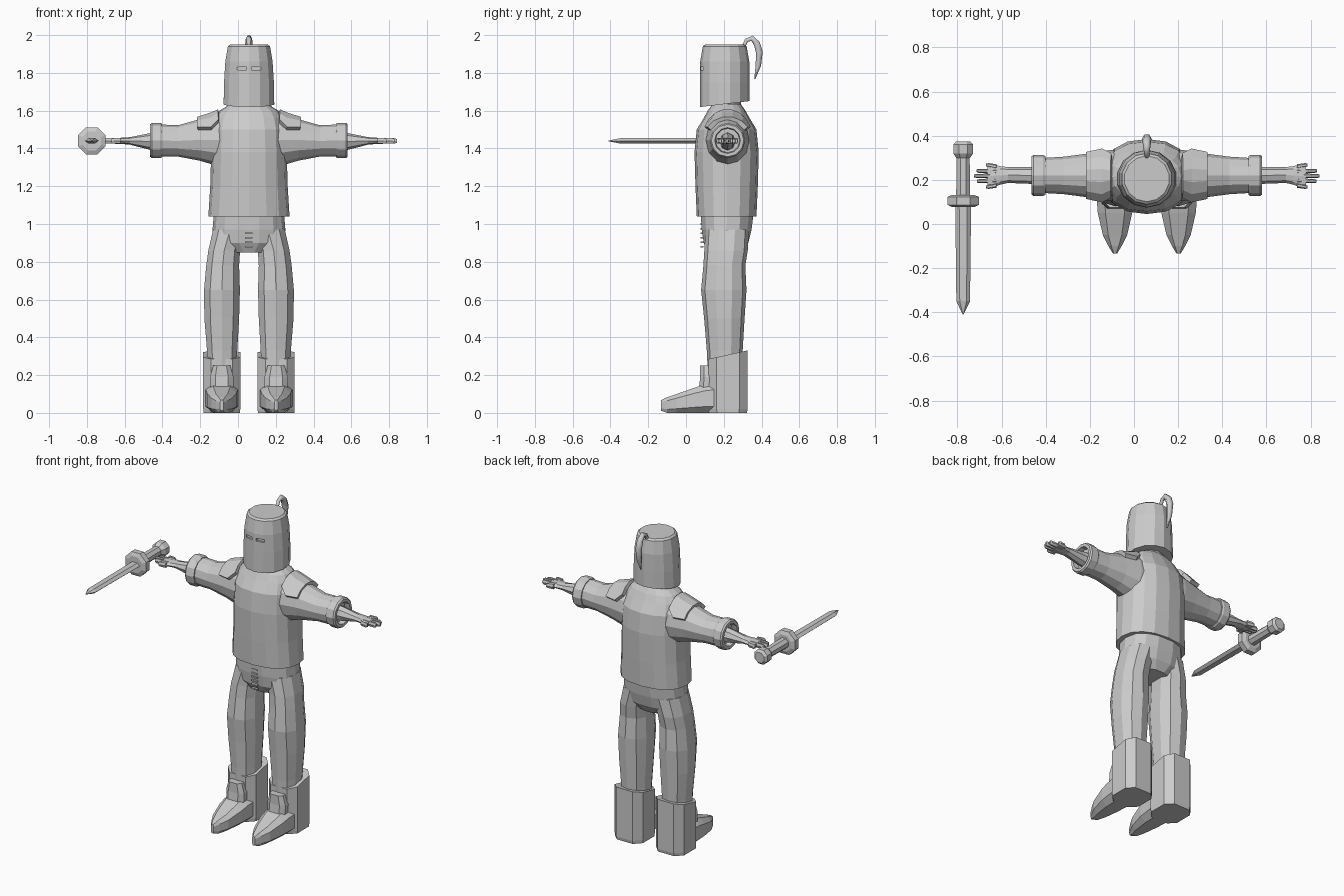
import bpy, bmesh
from math import cos, sin, pi, radians

if "Cube" in bpy.data.objects:
    bpy.data.objects.remove(bpy.data.objects["Cube"], do_unlink=True)

CX, CY = 0.058, 0.215      # centre line of the figure
ARM_Y, ARM_Z = 0.22, 1.44  # axis of the outstretched arms

grey = bpy.data.materials.new("plain grey")
grey.use_nodes = True
grey.diffuse_color = (0.6, 0.6, 0.6, 1)
grey.node_tree.nodes["Principled BSDF"].inputs["Base Color"].default_value = (0.6, 0.6, 0.6, 1)


def finish(name, bm):
    bmesh.ops.recalc_face_normals(bm, faces=bm.faces)
    mesh = bpy.data.meshes.new(name)
    bm.to_mesh(mesh)
    bm.free()
    mesh.materials.append(grey)
    ob = bpy.data.objects.new(name, mesh)
    bpy.context.collection.objects.link(ob)
    return ob


def section(sides, power, half_turn):
    """Unit cross-section, from round (2) to boxy (higher power)."""
    pts = []
    for i in range(sides):
        a = 2 * pi * (i + 0.5 * half_turn) / sides
        c, s = cos(a), sin(a)
        pts.append([abs(w) ** (2 / power) * (1 if w > 0 else -1) for w in (c, s)])
    mu = max(abs(p[0]) for p in pts)
    mv = max(abs(p[1]) for p in pts)
    return [(p[0] / mu, p[1] / mv) for p in pts]


def loft(name, axis, rings, sides=12, power=2, half_turn=False, shift=None):
    """Skin rings of (position, centre u, centre v, radius u, radius v) along an axis."""
    bm = bmesh.new()
    loops = []
    for t, cu, cv, ru, rv in rings:
        loop = []
        for pu, pv in section(sides, power, half_turn):
            u, v = cu + ru * pu, cv + rv * pv
            co = {"x": (t, u, v), "y": (u, t, v), "z": (u, v, t)}[axis]
            loop.append(bm.verts.new(co))
        loops.append(loop)
    for a, b in zip(loops, loops[1:]):
        for i in range(sides):
            j = (i + 1) % sides
            bm.faces.new((a[i], a[j], b[j], b[i]))
    bm.faces.new(loops[0])
    bm.faces.new(loops[-1])
    if shift:
        for v in loops[-1]:
            v.co.z += shift(v.co)
    return finish(name, bm)


def box(name, centre, size):
    bm = bmesh.new()
    bmesh.ops.create_cube(bm, size=1)
    for v in bm.verts:
        v.co = [c + k * s for c, k, s in zip(centre, v.co, size)]
    return finish(name, bm)


# Torso tunic, neck and pelvis
loft("tunic", "z", [(z, CX, CY, rx, ry) for z, rx, ry in (
    (1.04, .215, .158), (1.2, .205, .165), (1.38, .2, .17), (1.5, .195, .158),
    (1.56, .18, .122), (1.6, .155, .1), (1.635, .1, .075))], 16, 2.3)
loft("neck", "z", [(1.6, CX, CY, .085, .075), (1.72, CX, CY, .08, .075)])
loft("pelvis", "z", [(z, CX, y, rx, ry) for z, y, rx, ry in (
    (.85, .21, .1, .09), (.9, .212, .185, .118), (.97, .215, .193, .132),
    (1.06, .218, .185, .14))], 14, 2.4)
for i in range(6):
    box("lace", (CX, .085, .88 + i * .024), (.04, .016, .008))

# Helmet with two cut eye slits
helmet = loft("helmet", "z", [(z, CX, .205, r, ry) for z, r, ry in (
    (1.635, .134, .131), (1.75, .132, .131), (1.86, .125, .13),
    (1.94, .112, .116), (1.95, .1, .104))], 14, half_turn=True)
for v in helmet.data.vertices:          # front of the rim hangs lower
    if v.co.z < 1.64:
        v.co.z += .12 * (v.co.y - .205)
for side in (-1, 1):
    slit = box("slit_cutter", (CX + side * .038, .07, 1.823), (.05, .05, .018))
    slit.hide_render = True
    cut = helmet.modifiers.new("slit", "BOOLEAN")
    cut.operation, cut.object, cut.solver = "DIFFERENCE", slit, "EXACT"
    bpy.context.view_layer.objects.active = helmet
    bpy.ops.object.modifier_apply(modifier=cut.name)
    bpy.data.objects.remove(slit, do_unlink=True)

# Plume curling back from the crown
curve = bpy.data.curves.new("plume", "CURVE")
curve.dimensions = "3D"
curve.bevel_depth, curve.bevel_resolution, curve.use_fill_caps = .022, 1, True
path = [(.3, 1.93, .5), (.32, 1.972, .55), (.35, 1.983, .75), (.375, 1.955, .9),
        (.388, 1.91, .95), (.383, 1.84, .75), (.364, 1.768, .15)]
spline = curve.splines.new("POLY")
spline.points.add(len(path) - 1)
for p, (y, z, r) in zip(spline.points, path):
    p.co, p.radius = (CX, y, z, 1), r
curve.materials.append(grey)
plume = bpy.data.objects.new("plume", curve)
bpy.context.collection.objects.link(plume)


def shoulder_pad(name, side):
    """Angular plate over the top of the shoulder."""
    bm = bmesh.new()
    rows = []
    for d, ry, rz, spread in ((.16, .125, .158, 48), (.2, .128, .142, 62), (.272, .118, .118, 56)):
        row = []
        for i in range(6):
            a = radians(90 - spread + 2 * spread * i / 5)
            row.append(bm.verts.new((CX + side * d, ARM_Y + ry * cos(a), ARM_Z + rz * sin(a))))
        rows.append(row)
    for a, b in zip(rows, rows[1:]):
        for i in range(5):
            bm.faces.new((a[i], a[i + 1], b[i + 1], b[i]))
    pad = finish(name, bm)
    solid = pad.modifiers.new("thickness", "SOLIDIFY")
    solid.thickness, solid.offset = .024, 0


for side, label in ((-1, "right"), (1, "left")):
    def arm(name, rings, sides=10, power=2, half=False):
        return loft(f"{label}_{name}", "x", [(CX + side * d, y, z, ry, rz)
                    for d, y, z, ry, rz in rings], sides, power, half)

    # Sleeve, cuff and shoulder pad
    arm("sleeve", [(.1, ARM_Y, 1.44, .115, .15), (.165, ARM_Y, 1.445, .115, .138),
                   (.26, ARM_Y, 1.445, .1, .11), (.375, ARM_Y, 1.44, .085, .083),
                   (.475, ARM_Y, 1.442, .079, .085)], 12)
    arm("cuff", [(.46, ARM_Y, 1.442, .088, .088), (.47, ARM_Y, 1.442, .093, .093),
                 (.514, ARM_Y, 1.442, .093, .093), (.523, ARM_Y, 1.442, .086, .086),
                 (.523, ARM_Y, 1.442, .068, .068), (.49, ARM_Y, 1.442, .064, .064)], 12)
    shoulder_pad(f"{label}_shoulder_pad", side)

    # Forearm, palm and fingers
    arm("forearm_and_palm", [(.48, ARM_Y, 1.437, .042, .048), (.525, ARM_Y, 1.437, .038, .044),
                             (.63, .222, 1.44, .036, .02), (.665, .22, 1.44, .042, .017),
                             (.7, .218, 1.44, .054, .016), (.722, .218, 1.44, .052, .014)], 8)
    for y, tip in ((.267, .728), (.241, .772), (.218, .783), (.194, .77), (.168, .728)):
        arm("finger", [(.68, .218 + (y - .218) * .85, 1.44, .011, .015),
                       (tip - .01, y, 1.44, .009, .014), (tip, y, 1.44, .006, .01)], 6)

    # Trouser leg
    def leg(d):
        return CX + side * d
    loft(f"{label}_leg", "z", [(z, leg(d), y, rx, ry) for z, d, y, rx, ry in (
        (.18, .142, .205, .075, .088), (.33, .142, .205, .08, .095),
        (.5, .144, .203, .092, .107), (.65, .143, .2, .095, .12),
        (.78, .139, .203, .087, .111), (.86, .131, .212, .084, .115),
        (.97, .1, .218, .09, .115))], 10, 2.3, True)

    # Boot: slanted shaft, tongue, pointed foot
    x = leg(.144)
    loft(f"{label}_boot_shaft", "z", [(0, x, .222, .097, .1), (.02, x, .222, .098, .104),
         (.285, x, .222, .098, .104)], 8, 3.2, True, lambda co: .22 * (co.y - .118))
    loft(f"{label}_boot_tongue", "z", [(.1, x, .125, .06, .06), (.19, x, .12, .062, .045),
         (.25, x, .12, .045, .045)], 8, 3, True)
    loft(f"{label}_boot_foot", "y", [(y, x, h / 2 + low, w, h / 2) for y, w, h, low in (
        (.2, .09, .165, 0), (.1, .082, .15, 0), (.05, .078, .135, 0), (-.05, .055, .1, 0),
        (-.1, .03, .083, 0), (-.133, .01, .055, .012))], 8, 3, True)

# Sword pointing forward
SX, SZ = -.774, 1.44


def sword(name, rings, sides):
    loft(name, "y", [(y, SX, SZ, rx, rz) for y, rx, rz in rings], sides, 2, sides == 8)


sword("sword_blade", [(.1, .036, .015), (-.35, .031, .014), (-.41, .002, .002)], 6)
sword("sword_guard", [(.132, .05, .05), (.122, .072, .072), (.087, .072, .072), (.077, .05, .05)], 8)
sword("sword_grip", [(.32, .029, .029), (.12, .032, .032)], 8)
sword("sword_pommel", [(.374, .032, .032), (.36, .045, .045), (.32, .045, .045), (.298, .03, .03)], 8)
